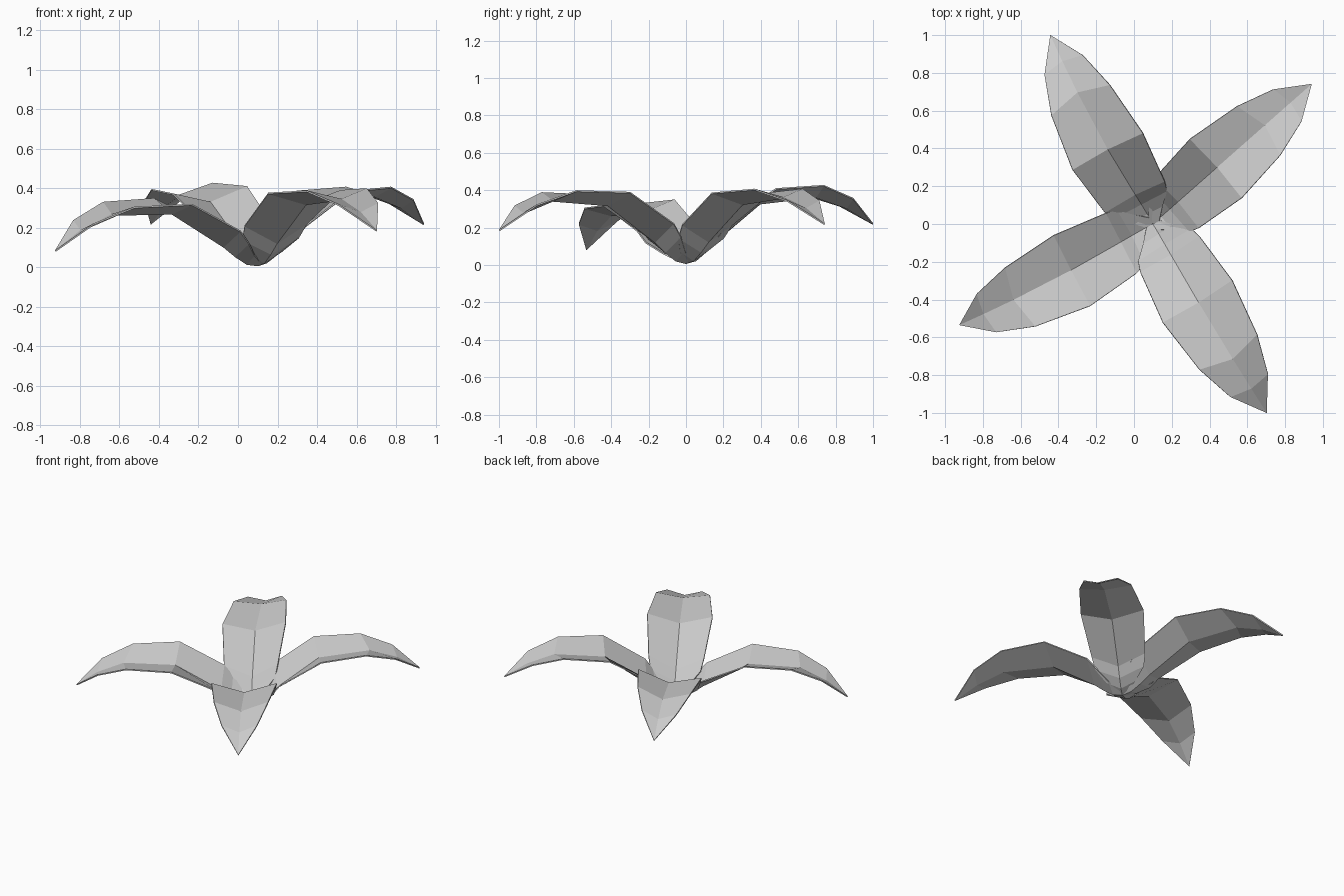
import bpy
import bmesh
from math import radians
from mathutils import Matrix, Vector

cube = bpy.data.objects.get("Cube")
if cube:
    bpy.data.objects.remove(cube, do_unlink=True)

grey = bpy.data.materials.new("leaf_grey")
grey.use_nodes = True
colour = (0.6, 0.6, 0.6, 1)
grey.diffuse_color = colour
grey.node_tree.nodes["Principled BSDF"].inputs["Base Color"].default_value = colour

# Leaf rows: edge reach, half width, edge height, rib reach, rib height
ROWS = [
    (0.00, 0.04, 0.02, 0.00, 0.005),
    (0.06, 0.095, 0.07, 0.06, 0.02),
    (0.12, 0.16, 0.14, 0.12, 0.065),
    (0.17, 0.177, 0.21, 0.18, 0.12),
    (0.445, 0.208, 0.38, 0.455, 0.32),
    (0.747, 0.173, 0.40, 0.79, 0.355),
    (0.95, 0.113, 0.337, 0.97, 0.297),
]
TIP = Vector((1.12, 0, 0.213))
CROWN = Vector((0.1, 0, 0.004))


def make_leaf(name, heading, droop, roll, size):
    """Channel-shaped arching leaf, folded along its rib."""
    bm = bmesh.new()
    rows = []
    for reach, half, high, rib, low in ROWS:
        points = ((reach, half, high), (rib, 0, low), (reach, -half, high))
        rows.append([bm.verts.new(p) for p in points])
    for a, b in zip(rows, rows[1:]):
        for i in range(2):
            bm.faces.new((a[i], a[i + 1], b[i + 1], b[i]))
    tip = bm.verts.new(TIP)
    for i in range(2):
        bm.faces.new((rows[-1][i], rows[-1][i + 1], tip))

    turn = (Matrix.Translation(CROWN)
            @ Matrix.Rotation(radians(heading), 4, "Z")
            @ Matrix.Rotation(droop, 4, "Y")
            @ Matrix.Rotation(roll, 4, "X")
            @ Matrix.Scale(size, 4))
    bm.transform(turn)
    bm.normal_update()
    mesh = bpy.data.meshes.new(name)
    bm.to_mesh(mesh)
    bm.free()
    mesh.materials.append(grey)
    leaf = bpy.data.objects.new(name, mesh)
    bpy.context.collection.objects.link(leaf)
    thick = leaf.modifiers.new("thickness", "SOLIDIFY")
    thick.thickness = 0.008
    thick.offset = 0


# Four leaves around the crown
make_leaf("back_left_leaf", 41.4, 0.0, 0.0, 1.0)
make_leaf("back_right_leaf", 117.5, 0.0, -0.09, 1.015)
make_leaf("front_right_leaf", 206.8, 0.12, -0.07, 1.015)
make_leaf("front_left_leaf", -58.6, 0.035, 0.03, 1.035)
